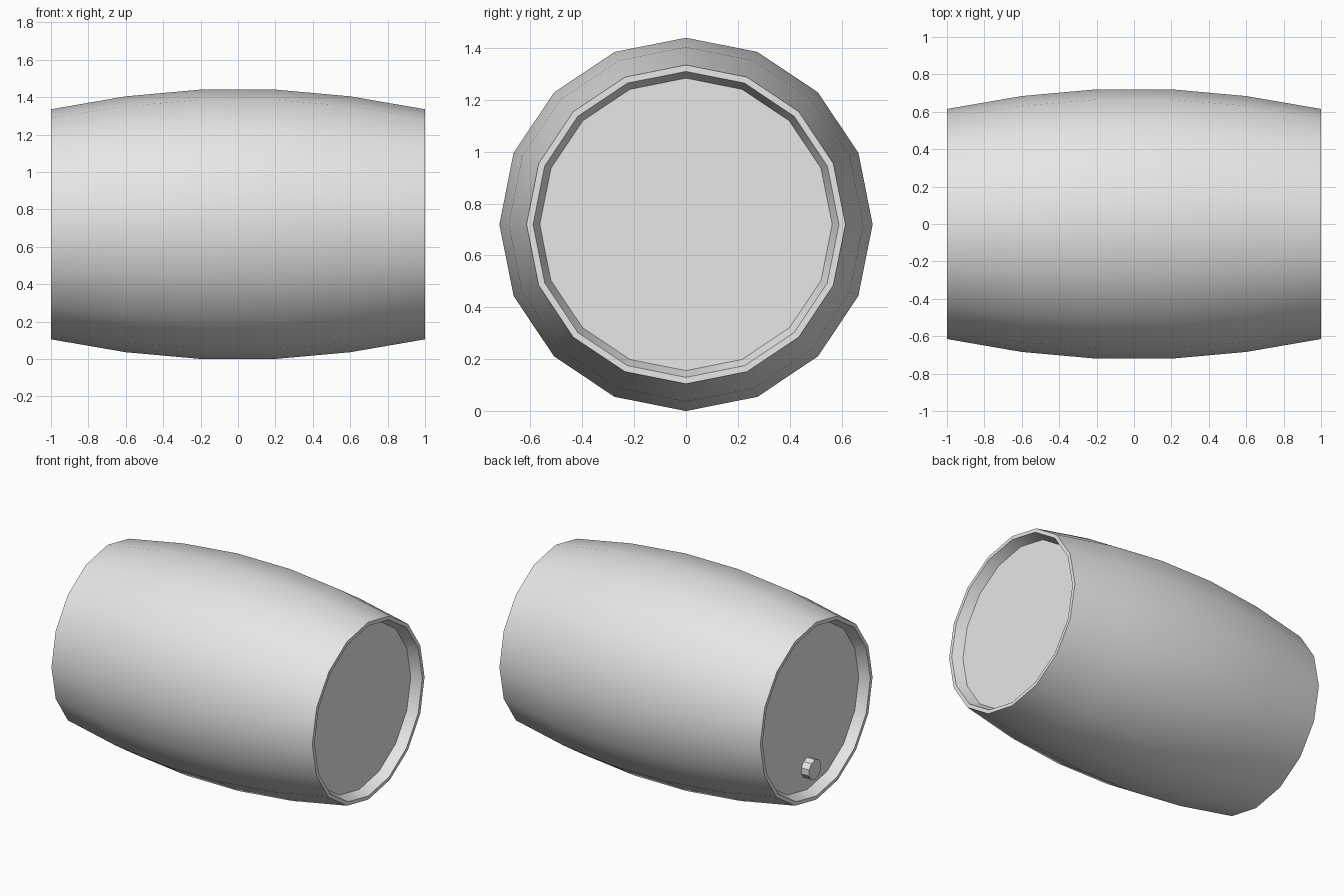
import bpy, bmesh, math

cube = bpy.data.objects.get("Cube")
if cube:
    bpy.data.objects.remove(cube, do_unlink=True)

AXIS_Z = 0.72

grey = bpy.data.materials.new("light grey")
grey.use_nodes = True
colour = (0.8, 0.8, 0.8, 1)
grey.diffuse_color = colour
grey.node_tree.nodes["Principled BSDF"].inputs["Base Color"].default_value = colour


def lathe_x(name, profile, sides, z):
    """Revolve (x, radius) points around a lengthwise axis and cap both ends."""
    bm = bmesh.new()
    rings = []
    for x, r in profile:
        ring = []
        for i in range(sides):
            a = 2 * math.pi * i / sides
            ring.append(bm.verts.new((x, r * math.sin(a), r * math.cos(a))))
        rings.append(ring)
    for a, b in zip(rings, rings[1:]):
        for i in range(sides):
            j = (i + 1) % sides
            bm.faces.new((a[i], a[j], b[j], b[i]))
    bm.faces.new(rings[0])
    bm.faces.new(rings[-1])
    bmesh.ops.recalc_face_normals(bm, faces=bm.faces)
    mesh = bpy.data.meshes.new(name)
    bm.to_mesh(mesh)
    bm.free()
    mesh.materials.append(grey)
    obj = bpy.data.objects.new(name, mesh)
    obj.location.z = z
    bpy.context.collection.objects.link(obj)
    bpy.ops.object.select_all(action='DESELECT')
    obj.select_set(True)
    bpy.context.view_layer.objects.active = obj
    bpy.ops.object.shade_smooth_by_angle(angle=math.radians(30))
    return obj


# Barrel: recessed end panel, rim lip and bulging staves, mirrored end to end
half = [(0.93, 0.564), (1.0, 0.59), (1.0, 0.615), (0.6, 0.684), (0.2, 0.72)]
profile = [(-x, r) for x, r in half] + half[::-1]
lathe_x("barrel", profile, 16, AXIS_Z)

# Bung plug low on the right end panel
lathe_x("bung_plug", [(-0.99, 0.068), (-0.925, 0.068)], 10, AXIS_Z - 0.41)
